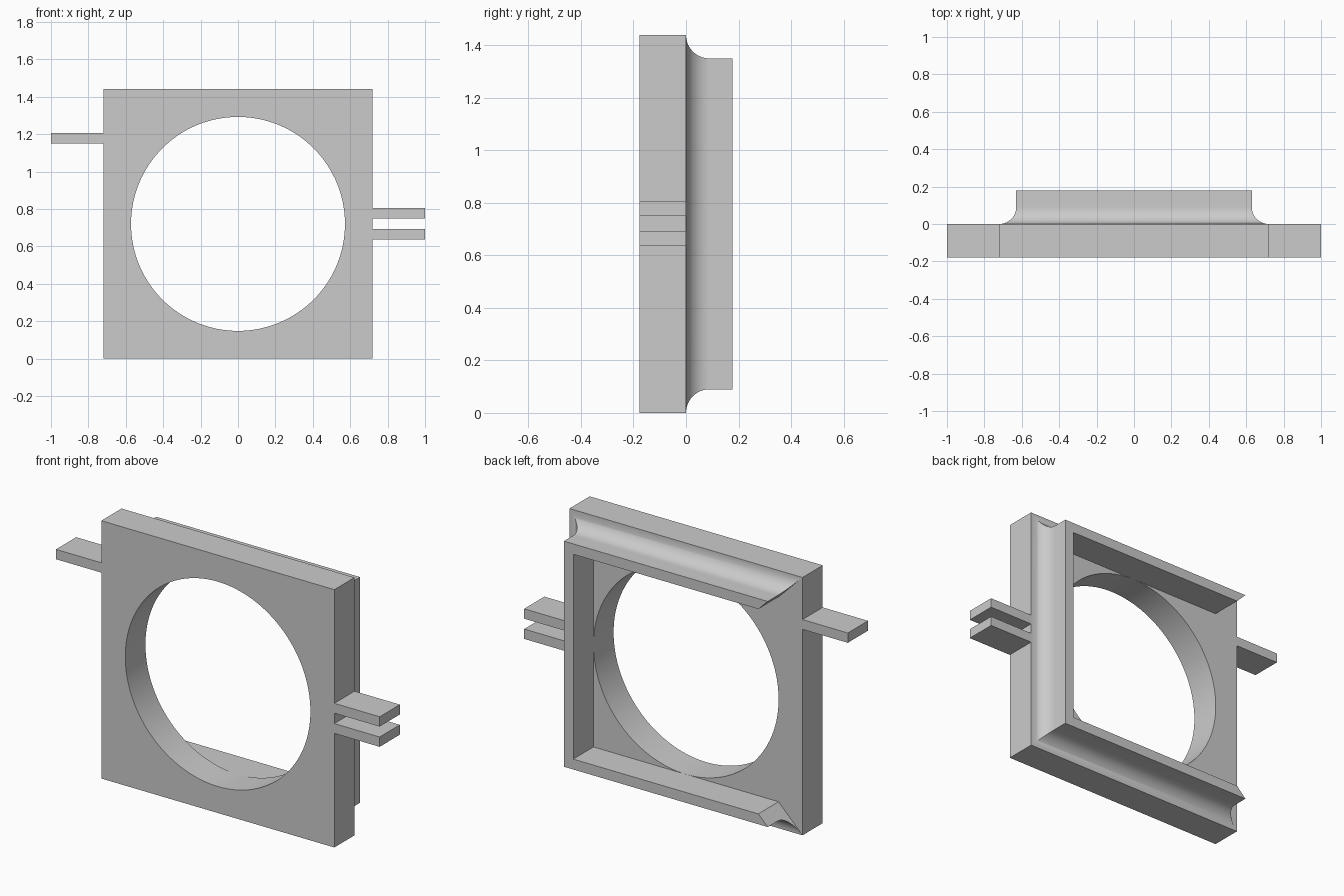
import bpy, bmesh, math

default = bpy.data.objects.get("Cube")
if default:
    bpy.data.objects.remove(default, do_unlink=True)

HALF = 0.72      # half the plate width, also the height of its centre
DEPTH = 0.178    # depth of the plate and of the rim
HOLE = 0.572     # hole radius, also the rim's inner half width
FILLET = 0.09

grey = bpy.data.materials.new("light grey")
grey.use_nodes = True
grey.diffuse_color = (0.6, 0.6, 0.6, 1)
grey.node_tree.nodes["Principled BSDF"].inputs["Base Color"].default_value = grey.diffuse_color


def add_object(name, bm):
    bmesh.ops.recalc_face_normals(bm, faces=bm.faces)
    mesh = bpy.data.meshes.new(name)
    bm.to_mesh(mesh)
    bm.free()
    mesh.materials.append(grey)
    obj = bpy.data.objects.new(name, mesh)
    bpy.context.collection.objects.link(obj)
    return obj


def box(name, x0, x1, z0, z1):
    """Box as deep as the plate."""
    bm = bmesh.new()
    bmesh.ops.create_cube(bm, size=1)
    bmesh.ops.scale(bm, vec=(x1 - x0, DEPTH, z1 - z0), verts=bm.verts)
    bmesh.ops.translate(bm, vec=((x0 + x1) / 2, -DEPTH / 2, (z0 + z1) / 2), verts=bm.verts)
    return add_object(name, bm)


def smooth(obj):
    bpy.ops.object.select_all(action="DESELECT")
    obj.select_set(True)
    bpy.context.view_layer.objects.active = obj
    bpy.ops.object.shade_smooth_by_angle(angle=math.radians(30))


# Square plate with a round hole
plate = box("plate", -HALF, HALF, 0, 2 * HALF)
bpy.ops.mesh.primitive_cylinder_add(vertices=128, radius=HOLE, depth=1,
                                    location=(0, 0, HALF), rotation=(math.pi / 2, 0, 0))
cutter = bpy.context.object
cutter.name = "hole_cutter"
cutter.hide_render = True
hole = plate.modifiers.new("hole", "BOOLEAN")
hole.operation = "DIFFERENCE"
hole.solver = "EXACT"
hole.object = cutter
bpy.context.view_layer.objects.active = plate
bpy.ops.object.modifier_apply(modifier=hole.name)
bpy.data.objects.remove(cutter, do_unlink=True)
smooth(plate)

# Back rim: filleted profile swept round three sides, with mitred ends
steps = 16
profile = []
for i in range(steps + 1):
    a = math.pi / 2 * i / steps
    profile.append((HALF - FILLET * math.sin(a), FILLET * (1 - math.cos(a))))
profile += [(HALF - FILLET, DEPTH), (HOLE, DEPTH), (HOLE, 0)]

bm = bmesh.new()
rings = [[bm.verts.new((sx * d, y, HALF + sz * d)) for d, y in profile]
         for sx, sz in ((-1, 1), (1, 1), (1, -1), (-1, -1))]
for a, b in zip(rings, rings[1:]):
    for i in range(len(profile)):
        j = (i + 1) % len(profile)
        bm.faces.new((a[i], a[j], b[j], b[i]))
bm.faces.new(rings[0])
bm.faces.new(rings[-1])
smooth(add_object("back_rim", bm))

# Side tabs: one on the right, a pair on the left
box("right_tab", -1, -HALF, 1.15, 1.205)
box("left_upper_tab", HALF, 1, 0.75, 0.805)
box("left_lower_tab", HALF, 1, 0.637, 0.692)
